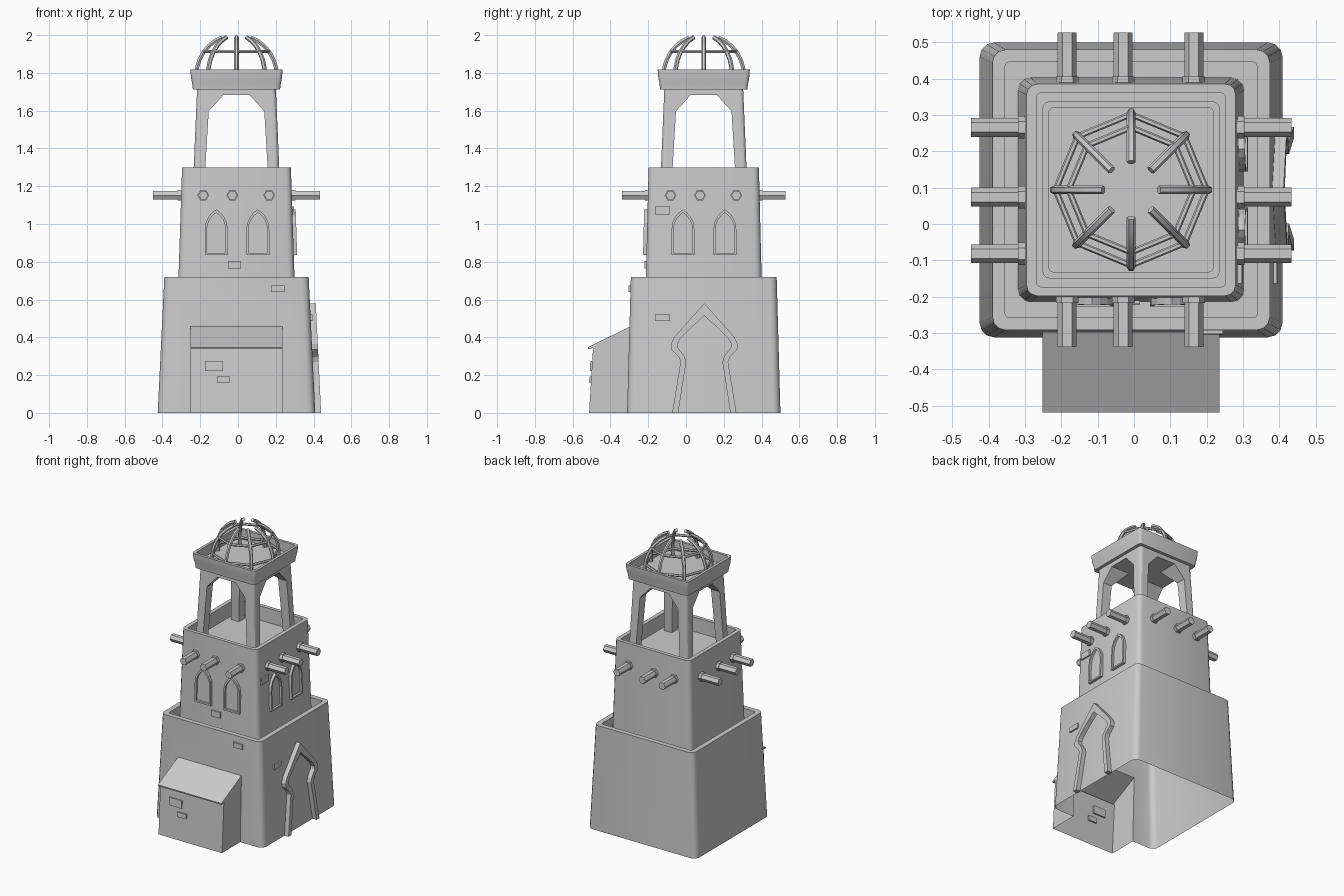
import bpy, bmesh, math
from math import sin, cos, pi
from mathutils import Vector

if "Cube" in bpy.data.objects:
    bpy.data.objects.remove(bpy.data.objects["Cube"])

CX, CY = -0.008, 0.094        # tower axis


def loft(name, loops, cap0=True, cap1=True, smooth=False):
    """Skin a stack of equal-length closed loops."""
    bm = bmesh.new()
    vs = [[bm.verts.new(p) for p in lp] for lp in loops]
    n = len(loops[0])
    for a, b in zip(vs, vs[1:]):
        for i in range(n):
            j = (i + 1) % n
            bm.faces.new((a[i], a[j], b[j], b[i]))
    if cap0:
        bm.faces.new(vs[0][::-1])
    if cap1:
        bm.faces.new(vs[-1])
    bmesh.ops.recalc_face_normals(bm, faces=bm.faces)
    me = bpy.data.meshes.new(name)
    bm.to_mesh(me)
    bm.free()
    ob = bpy.data.objects.new(name, me)
    bpy.context.collection.objects.link(ob)
    if smooth:
        activate(ob)
        bpy.ops.object.shade_smooth_by_angle(angle=math.radians(35))
    return ob


def activate(ob):
    bpy.ops.object.select_all(action='DESELECT')
    ob.select_set(True)
    bpy.context.view_layer.objects.active = ob


def boolean(ob, other, op):
    m = ob.modifiers.new(op, 'BOOLEAN')
    m.operation, m.object, m.solver = op, other, 'EXACT'
    activate(ob)
    bpy.ops.object.modifier_apply(modifier=m.name)
    bpy.data.objects.remove(other)


def ring(hx, hy, z, r, seg=3):
    """Rounded rectangle around the tower axis."""
    pts = []
    for q, (sx, sy) in enumerate([(1, 1), (-1, 1), (-1, -1), (1, -1)]):
        for k in range(seg + 1):
            a = q * pi / 2 + k / seg * pi / 2
            pts.append(Vector((CX + sx * (hx - r) + r * cos(a),
                               CY + sy * (hy - r) + r * sin(a), z)))
    return pts


# wall surfaces: outward coordinate as a function of height
base_x = lambda z: CX + 0.417 - 0.0486 * z
base_y = lambda z: CY - 0.406 + 0.0278 * z
mid_x = lambda z: CX + 0.311 - 0.0329 * (z - 0.6)
mid_y = lambda z: CY - 0.309 + 0.0243 * (z - 0.6)
porch_y = lambda z: -0.513 + 0.061 * z


def on_wall(pts, wall, right, d):
    """Map (u, z) points on to the front or right wall, pushed out by d."""
    if right:
        return [Vector((wall(z) + d, u, z)) for u, z in pts]
    return [Vector((u, wall(z) - d, z)) for u, z in pts]


# lower tier: parapet shell merged with the porch, open underneath
base = loft("lower_tower", [ring(0.417, 0.406, 0, 0.04), ring(0.382, 0.386, 0.72, 0.036),
                            ring(0.347, 0.352, 0.72, 0.012), ring(0.347, 0.352, 0.6, 0.012)])
prof = [(-0.513, 0), (-0.492, 0.345), (-0.517, 0.337), (-0.519, 0.347), (-0.28, 0.466), (-0.28, 0)]
porch = loft("porch", [[Vector((x, y, z)) for y, z in prof] for x in (-0.252, 0.236)])
boolean(base, porch, 'UNION')
bm = bmesh.new()
bm.from_mesh(base.data)
bmesh.ops.delete(bm, geom=[f for f in bm.faces if all(v.co.z < 1e-4 for v in f.verts)],
                 context='FACES')
bm.to_mesh(base.data)
bm.free()
activate(base)
bpy.ops.object.shade_smooth_by_angle(angle=math.radians(35))

# middle tier with its own parapet
loft("middle_tower", [ring(0.311, 0.309, 0.6, 0.035), ring(0.288, 0.292, 1.3, 0.03),
                      ring(0.26, 0.267, 1.3, 0.012), ring(0.26, 0.267, 1.2, 0.012)],
     cap0=False, smooth=True)

# belfry: tapered block cut through both ways by an arch
belfry = loft("belfry_pillars", [ring(0.231, 0.231, 1.19, 0.02), ring(0.208, 0.208, 1.73, 0.02)])
half = [(0.177, 1.1), (0.147, 1.597), (0.07, 1.682)]
arch = half + [(-u, z) for u, z in reversed(half)]
for k in range(2):
    cut = loft("arch_cutter", [[Vector((CX + u, CY + s, z)) if k == 0 else Vector((CX + s, CY + u, z))
                                for u, z in arch] for s in (-0.5, 0.5)])
    cut.hide_render = True
    boolean(belfry, cut, 'DIFFERENCE')

# canopy with raised rim
loft("canopy", [ring(h, h, z, r) for h, z, r in
                [(0.231, 1.713, 0.02), (0.234, 1.74, 0.02), (0.240, 1.77, 0.02), (0.243, 1.80, 0.02),
                 (0.244, 1.818, 0.02), (0.226, 1.818, 0.012), (0.226, 1.75, 0.012)]], smooth=True)


# dome cage: bent ribs and octagonal hoops
def tubes(name, paths, radius, cyclic=False):
    cu = bpy.data.curves.new(name, 'CURVE')
    cu.dimensions = '3D'
    cu.bevel_depth, cu.bevel_resolution, cu.use_fill_caps = radius, 1, True
    for path in paths:
        sp = cu.splines.new('POLY')
        sp.points.add(len(path) - 1)
        for p, c in zip(sp.points, path):
            p.co = (*c, 1)
        sp.use_cyclic_u = cyclic
    ob = bpy.data.objects.new(name, cu)
    bpy.context.collection.objects.link(ob)
    activate(ob)
    bpy.ops.object.convert(target='MESH')
    bpy.ops.object.shade_smooth_by_angle(angle=math.radians(35))


def polar(r, a, z):
    return (CX + r * cos(a), CY + r * sin(a), z)


R, ZC = 0.213, 1.785
lat = [-0.16] + [math.radians(69) * i / 6 for i in range(7)]
tubes("dome_ribs", [[polar(R * cos(t), i * pi / 4, ZC + R * sin(t) * 1.02) for t in lat]
                    for i in range(8)], 0.012)
tubes("dome_hoops", [[polar(r, i * pi / 4, z) for i in range(8)]
                     for r, z in ((0.208, 1.80), (0.172, 1.914))], 0.009, True)


# hexagonal roof beams with collars
def beam(name, p, d, start, end, r):
    side = Vector((-d.y, d.x, 0))
    loops = [[p + d * s + side * r * cos(k * pi / 3) + Vector((0, 0, r * sin(k * pi / 3)))
              for k in range(6)] for s in (start, end)]
    loft(name, loops)


for sgn in (-1, 1):
    for x in (-0.184, -0.03, 0.165):
        p, d = Vector((x, CY, 1.152)), Vector((0, sgn, 0))
        beam("beam", p, d, 0.25, 0.433, 0.026)
        beam("beam_collar", p, d, 0.28, 0.312, 0.031)
    for y in (0.266, 0.074, -0.082):
        p, d = Vector((CX, y, 1.152)), Vector((sgn, 0, 0))
        beam("beam", p, d, 0.25, 0.441, 0.026)
        beam("beam_collar", p, d, 0.28, 0.312, 0.031)


# pointed windows: raised frame and set-back panel
def window(c, wall, right):
    def outline(w, zb, zs, zt):
        h = [(w, zb), (w, zs), (w * 0.93, zs + (zt - zs) * 0.35),
             (w * 0.68, zs + (zt - zs) * 0.65), (w * 0.35, zs + (zt - zs) * 0.86)]
        return [(c + u, z) for u, z in h + [(0, zt)] + [(-u, z) for u, z in reversed(h)]]
    o, i = outline(0.061, 0.835, 0.965, 1.077), outline(0.05, 0.846, 0.963, 1.06)
    loft("window", [on_wall(o, wall, right, -0.01), on_wall(o, wall, right, 0.018),
                    on_wall(i, wall, right, 0.018), on_wall(i, wall, right, 0.004)], cap0=False)


for c in (-0.115, 0.105):
    window(c, mid_y, False)
for c in (-0.016, 0.206):
    window(c, mid_x, True)

# ogee doorway surround on the right wall
out = [(0.17, 0), (0.126, 0.27), (0.135, 0.295), (0.174, 0.335), (0.177, 0.365), (0.16, 0.4),
       (0.085, 0.485), (0.045, 0.53), (0, 0.58)]
inn = [(0.138, 0), (0.096, 0.27), (0.105, 0.3), (0.14, 0.345), (0.143, 0.365), (0.128, 0.392),
       (0.06, 0.46), (0.03, 0.485), (0, 0.516)]
full = lambda h: h + [(-u, z) for u, z in reversed(h[:-1])]
pts = [(0.097 + u, z) for u, z in full(out) + full(inn)[::-1]]
loft("door_surround", [on_wall(pts, base_x, True, d) for d in (-0.005, 0.031)])


# exposed bricks
def brick(u0, u1, z0, z1, wall, right):
    b = [(u0, z0), (u1, z0), (u1, z1), (u0, z1)]
    loft("brick", [on_wall(b, wall, right, d) for d in (-0.01, 0.01)])


brick(0.175, 0.245, 0.64, 0.674, base_y, False)
brick(-0.053, 0.016, 0.765, 0.805, mid_y, False)
brick(-0.175, -0.08, 0.223, 0.276, porch_y, False)
brick(-0.11, -0.042, 0.16, 0.193, porch_y, False)
brick(-0.164, -0.085, 1.05, 1.093, mid_x, True)
brick(-0.164, -0.085, 0.487, 0.522, base_x, True)
